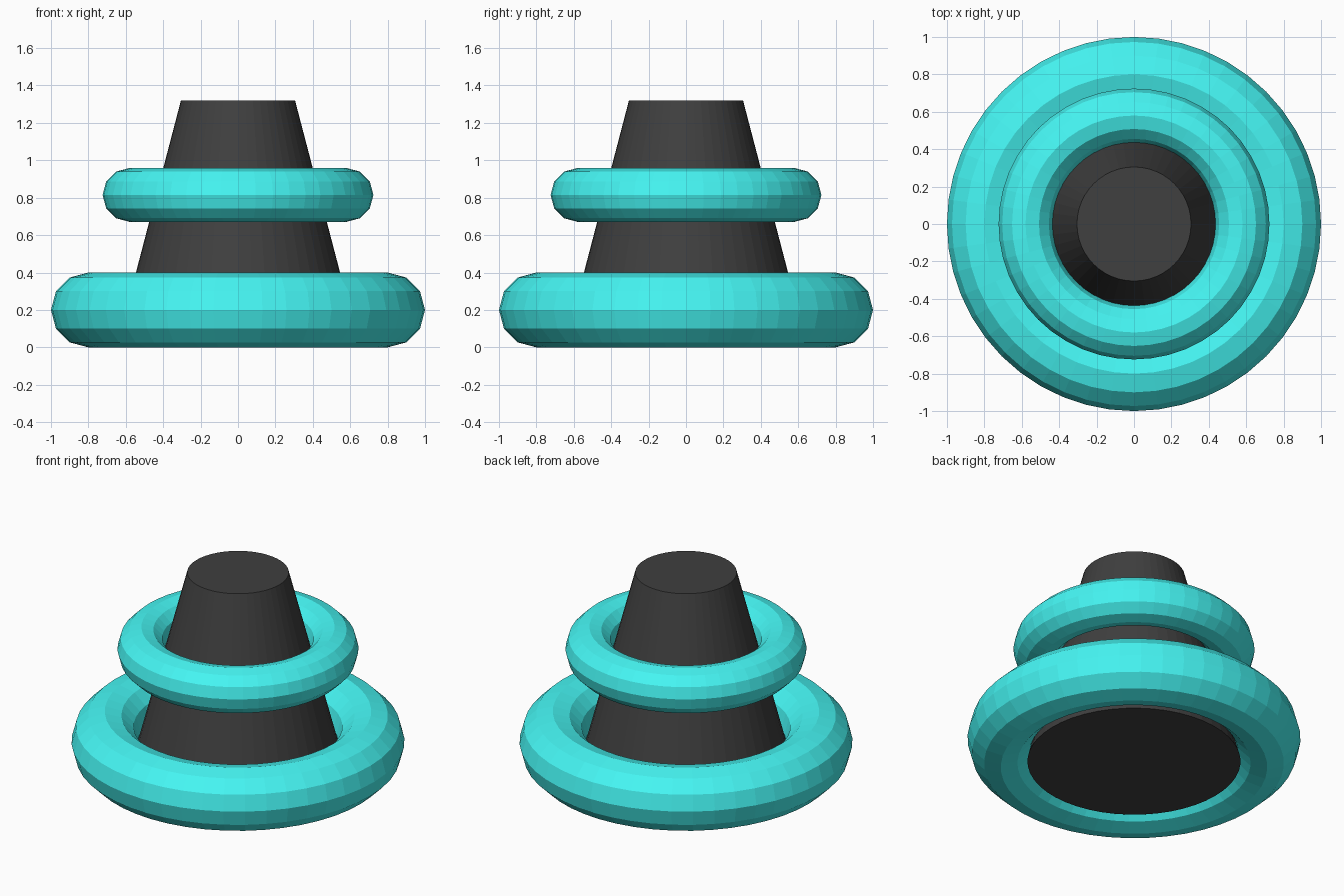
import bpy

if "Cube" in bpy.data.objects:
    bpy.data.objects.remove(bpy.data.objects["Cube"])


def material(name, color):
    mat = bpy.data.materials.new(name)
    mat.diffuse_color = (*color, 1.0)
    mat.use_nodes = True
    mat.node_tree.nodes["Principled BSDF"].inputs["Base Color"].default_value = mat.diffuse_color
    return mat


cyan = material("cyan", (0.06, 0.92, 0.9))
black = material("black", (0.05, 0.05, 0.05))


def finish(name, mat):
    obj = bpy.context.object
    obj.name = name
    obj.data.materials.append(mat)


def ring(name, radius, tube, z):
    bpy.ops.mesh.primitive_torus_add(
        major_segments=48, minor_segments=12,
        major_radius=radius, minor_radius=tube, location=(0, 0, z))
    finish(name, cyan)


# Tapered core with flat ends
bottom, top = 0.04, 1.32
bpy.ops.mesh.primitive_cone_add(
    vertices=48, radius1=0.64, radius2=0.305, depth=top - bottom,
    location=(0, 0, (bottom + top) / 2))
finish("tapered_core", black)

# Rings around the core
ring("lower_ring", 0.8, 0.2, 0.2)
ring("upper_ring", 0.58, 0.144, 0.815)
